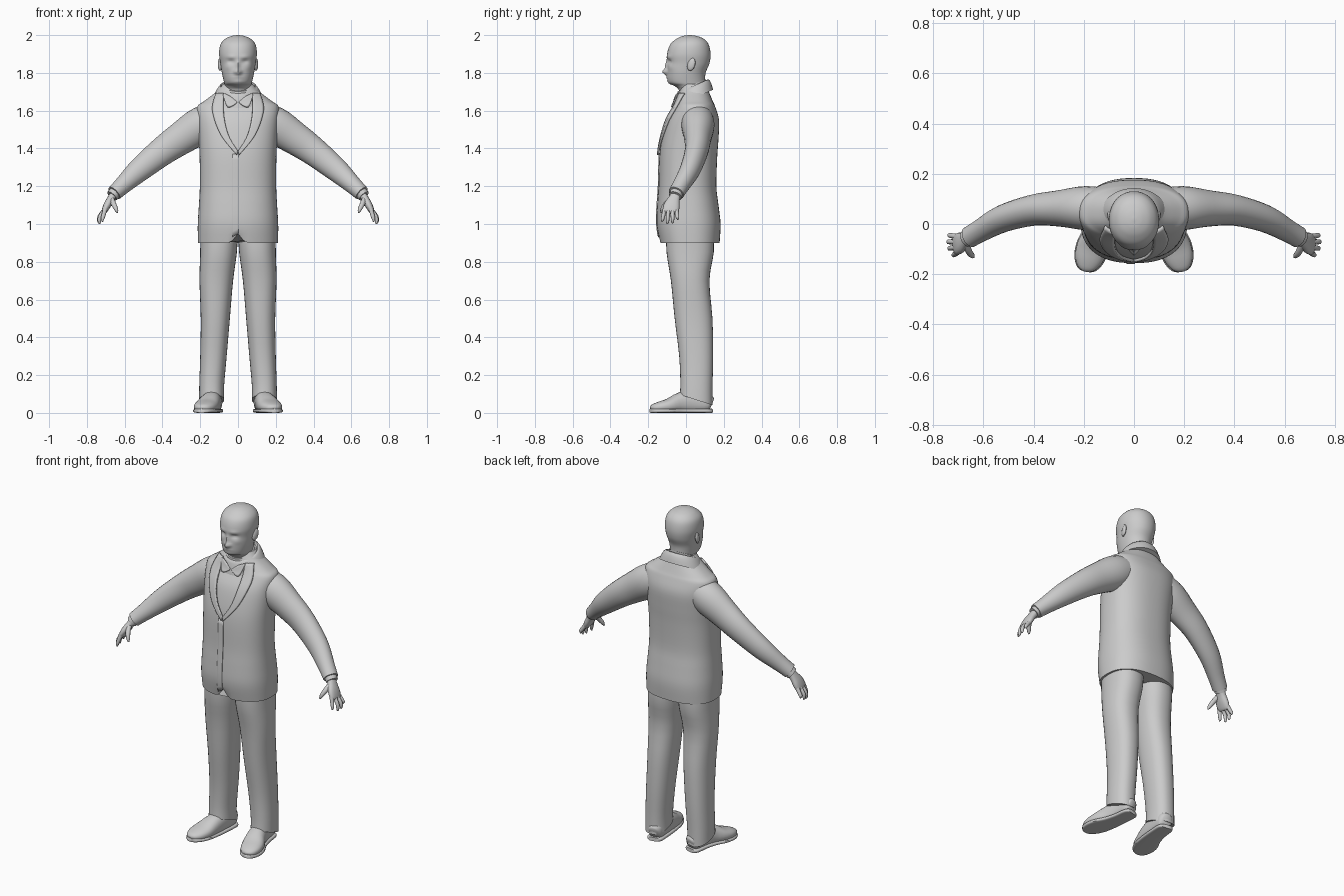
import bpy, bmesh, math
from mathutils import Vector

cube = bpy.data.objects.get("Cube")
if cube:
    bpy.data.objects.remove(cube, do_unlink=True)

grey = bpy.data.materials.new("plain grey")
grey.use_nodes = True
grey.diffuse_color = (0.6, 0.6, 0.6, 1)
grey.node_tree.nodes["Principled BSDF"].inputs["Base Color"].default_value = (0.6, 0.6, 0.6, 1)


def finish(name, bm, angle=50):
    bmesh.ops.recalc_face_normals(bm, faces=bm.faces)
    mesh = bpy.data.meshes.new(name)
    bm.to_mesh(mesh)
    bm.free()
    mesh.materials.append(grey)
    ob = bpy.data.objects.new(name, mesh)
    bpy.context.collection.objects.link(ob)
    bpy.ops.object.select_all(action='DESELECT')
    ob.select_set(True)
    bpy.context.view_layer.objects.active = ob
    bpy.ops.object.shade_smooth_by_angle(angle=math.radians(angle))
    return ob


def refine(rows, k):
    """Smooth the section list with a Catmull-Rom spline."""
    out = []
    for i in range(len(rows) - 1):
        a, b, c, d = (rows[max(0, min(len(rows) - 1, i + j))] for j in (-1, 0, 1, 2))
        for s in range(k):
            t = s / k
            out.append(tuple(
                q + t / 2 * (r - p + t * (2 * p - 5 * q + 4 * r - w + t * (3 * (q - r) + w - p)))
                for p, q, r, w in zip(a, b, c, d)))
    return out + [rows[-1]]


def skin(name, rings, deform=None, angle=50):
    """Bridge rings of points and close both ends."""
    bm = bmesh.new()
    loops = [[bm.verts.new(deform(p) if deform else p) for p in ring] for ring in rings]
    n = len(loops[0])
    for a, b in zip(loops, loops[1:]):
        for i in range(n):
            j = (i + 1) % n
            bm.faces.new((a[i], a[j], b[j], b[i]))
    bm.faces.new(loops[0])
    bm.faces.new(loops[-1])
    return finish(name, bm, angle)


def oval(centre, u, v, n, power):
    ring = []
    for i in range(n):
        t = 2 * math.pi * i / n
        c, s = math.cos(t), math.sin(t)
        ring.append(Vector(centre) + u * math.copysign(abs(c) ** (2 / power), c)
                    + v * math.copysign(abs(s) ** (2 / power), s))
    return ring


X, Y, Z = Vector((1, 0, 0)), Vector((0, 1, 0)), Vector((0, 0, 1))


def stack(name, rows, n=32, power=2, k=3, deform=None, angle=50):
    """Level sections: z, centre x, centre y, half width, half depth."""
    rings = [oval((cx, cy, z), X * rx, Y * ry, n, power)
             for z, cx, cy, rx, ry in refine(rows, k)]
    return skin(name, rings, deform, angle)


def tube(name, rows, ref, side=1, n=16, power=2, k=3, deform=None):
    """Sections square to a path: x, y, z, half size along ref, half size across."""
    rows = refine(rows, k)
    pts = [Vector((side * r[0], r[1], r[2])) for r in rows]
    rings = []
    for i, r in enumerate(rows):
        t = (pts[min(i + 1, len(pts) - 1)] - pts[max(i - 1, 0)]).normalized()
        u = (ref - t * ref.dot(t)).normalized()
        rings.append(oval(pts[i], u * r[3], t.cross(u) * r[4], n, power))
    return skin(name, rings, deform)


# Jacket body
TORSO = [(.90, 0, .02, .212, .158), (1.0, 0, .014, .213, .169), (1.1, 0, .01, .207, .162),
         (1.2, 0, .008, .202, .153), (1.35, 0, .012, .203, .153), (1.45, 0, .022, .208, .15),
         (1.55, 0, .037, .215, .138), (1.62, 0, .047, .216, .108), (1.65, 0, .047, .18, .095),
         (1.70, 0, .043, .115, .078), (1.74, 0, .04, .08, .062)]
POWER = 2.4
SECTIONS = refine(TORSO, 4)


def hem_notch(p):
    if p.z < .96 and p.y < 0:
        p.z += .05 * math.exp(-(p.x / .025) ** 2) * (.96 - p.z) / .06
    return p


stack("jacket_body", TORSO, n=64, power=POWER, k=4, deform=hem_notch)


def front(x, z):
    """Depth of the jacket front at a point."""
    for a, b in zip(SECTIONS, SECTIONS[1:]):
        if a[0] <= z <= b[0]:
            t = (z - a[0]) / (b[0] - a[0])
            cy, rx, ry = (a[i] + t * (b[i] - a[i]) for i in (2, 3, 4))
            return cy - ry * max(0, 1 - abs(x / rx) ** POWER) ** (1 / POWER)
    return 0


def drape(name, inner, outer, side, lift, thick, k=5, cols=5):
    """Cloth panel laid over the jacket front between two edges of (x, z)."""
    bm = bmesh.new()
    grid = []
    for a, b in zip(refine(inner, k), refine(outer, k)):
        row = []
        for c in range(cols + 1):
            t = c / cols
            x, z = a[0] + t * (b[0] - a[0]), a[1] + t * (b[1] - a[1])
            row.append(bm.verts.new((side * x, front(x, z) - lift, z)))
        grid.append(row)
    for a, b in zip(grid, grid[1:]):
        for c in range(cols):
            bm.faces.new((a[c], a[c + 1], b[c + 1], b[c]))
    ob = finish(name, bm, 40)
    mod = ob.modifiers.new("thickness", 'SOLIDIFY')
    mod.thickness = thick
    mod.offset = 0


# Head and neck, with the face raised and sunk by soft bumps: x, z, width, height, amount
FACE = [(0, 1.805, .013, .016, .024), (0, 1.84, .009, .025, .012), (0, 1.775, .024, .006, .006),
        (0, 1.758, .022, .006, .005), (0, 1.767, .03, .003, -.004), (0, 1.738, .025, .01, .006)]
for s in (-1, 1):
    FACE += [(s * .037, 1.86, .018, .010, -.011), (s * .037, 1.885, .025, .008, .005),
             (s * .016, 1.805, .008, .008, .008), (s * .055, 1.83, .02, .015, .004)]


def face(p):
    if p.y < 0 and p.z > 1.72:
        fade = min(1, -p.y / .04)
        p.y -= fade * sum(h * math.exp(-((p.x - x) / w) ** 2 - ((p.z - z) / d) ** 2)
                          for x, z, w, d, h in FACE)
    return p


stack("head", [(1.62, 0, .03, .065, .065), (1.70, 0, .03, .066, .066), (1.73, 0, .02, .069, .077),
               (1.75, 0, .004, .074, .096), (1.80, 0, .002, .085, .102), (1.85, 0, .013, .093, .111),
               (1.90, 0, .015, .1, .115), (1.95, 0, .018, .093, .102), (1.98, 0, .022, .068, .073),
               (1.995, 0, .02, .035, .038), (2.0, 0, .02, .006, .006)],
      n=72, power=2.1, k=6, deform=face, angle=60)


def collar_tilt(p):
    p.z += (p.y - .03) * .45
    return p


# Jacket collar and shirt band around the neck
stack("jacket_collar", [(1.66, 0, .035, .135, .108), (1.70, 0, .035, .115, .098),
                        (1.725, 0, .033, .098, .086), (1.72, 0, .033, .088, .076),
                        (1.68, 0, .033, .08, .068)], n=40, k=2, deform=collar_tilt)
stack("shirt_band", [(1.66, 0, .03, .085, .08), (1.735, 0, .03, .076, .074),
                     (1.735, 0, .03, .068, .066)], n=40, k=1, deform=collar_tilt)

for s, word in ((1, "left"), (-1, "right")):
    # Lapel and shirt collar wing
    drape(word + "_lapel", [(.075, 1.69), (.075, 1.58), (.05, 1.47), (.0, 1.385)],
          [(.115, 1.69), (.135, 1.6), (.09, 1.47), (.006, 1.365)], s, .008, .012)
    drape(word + "_collar_wing", [(.004, 1.645), (.04, 1.675), (.07, 1.69)],
          [(.012, 1.635), (.055, 1.62), (.08, 1.685)], s, .016, .008)

    # Ear
    bm = bmesh.new()
    bmesh.ops.create_uvsphere(bm, u_segments=16, v_segments=10, radius=1)
    for v in bm.verts:
        x, y, z = v.co
        v.co = (s * (.095 + .011 * x + .005 * y), .028 + .021 * y + .006 * z, 1.845 + .034 * z)
    finish(word + "_ear", bm)

    # Sleeve, shirt cuff, palm
    tube(word + "_sleeve", [(.08, .055, 1.575, .08, .08), (.19, .063, 1.525, .088, .098),
                            (.30, .062, 1.455, .072, .087), (.40, .055, 1.385, .062, .076),
                            (.52, .022, 1.288, .054, .063), (.61, -.026, 1.205, .045, .047),
                            (.655, -.052, 1.163, .043, .041)], Y, s, n=24, k=4)
    tube(word + "_cuff", [(.64, -.043, 1.177, .035, .034), (.667, -.057, 1.148, .035, .032)],
         Y, s, n=20, k=1)
    tube(word + "_palm", [(.65, -.05, 1.165, .026, .022), (.672, -.062, 1.135, .03, .02),
                          (.692, -.075, 1.1, .042, .02), (.708, -.082, 1.068, .042, .015),
                          (.713, -.084, 1.058, .034, .009)], Y, s, power=2.4)

    # Fingers from knuckle to tip, then the thumb
    for i, finger in enumerate(("index", "middle", "ring", "little")):
        y = -.113 + .021 * i
        tip = (.722, .738, .742, .738)[i]
        low = (1.012, 1.0, 1.004, 1.022)[i]
        tube(f"{word}_{finger}_finger", [(.703, y, 1.078, .011, .012),
             (tip - .008, y + .004 * (i - 2), 1.04, .010, .011),
             (tip - .004, y + .006 * (i - 2), low + .01, .008, .008),
             (tip - .006, y + .007 * (i - 2), low, .003, .003)], Y, s, n=10)
    tube(word + "_thumb", [(.672, -.075, 1.135, .014, .016), (.658, -.108, 1.105, .013, .014),
                           (.645, -.125, 1.078, .011, .011), (.638, -.132, 1.06, .004, .004)],
         Y, s, n=10)

    # Trouser leg with a hem that drops toward the heel
    def hem_slope(p):
        p.z -= max(0, .25 - p.z) / .18 * (p.y - .05) * .33
        return p

    stack(word + "_trouser_leg", [(.97, s * .1, .02, .1, .125), (.85, s * .103, .022, .097, .125),
          (.7, s * .115, .022, .089, .102), (.5, s * .12, .04, .077, .1),
          (.3, s * .13, .054, .07, .09), (.15, s * .139, .055, .066, .085),
          (.07, s * .14, .054, .066, .086)], n=32, power=2.3, deform=hem_slope)

    # Shoe upper and sole, running heel to toe
    def ground(p):
        p.z = max(p.z, .014)
        return p

    SHOE = [(.122, .135, .05, .025, .03), (.125, .115, .055, .042, .05), (.132, .04, .06, .046, .062),
            (.145, -.03, .052, .053, .056), (.165, -.09, .037, .062, .04),
            (.18, -.14, .03, .056, .03), (.19, -.175, .025, .036, .02), (.193, -.187, .022, .014, .01)]
    tube(word + "_shoe", SHOE, X, s, n=24, power=2.3, deform=ground)
    tube(word + "_sole", [(x, y * 1.01, .011, w + .004, .011) for x, y, z, w, h in SHOE],
         X, s, n=20, power=4)

# Overlapping front edge of the jacket
drape("front_edge", [(-.003, 1.37), (-.003, 1.15), (-.003, .95)],
      [(.03, 1.37), (.03, 1.15), (.03, .93)], -1, .002, .005)
